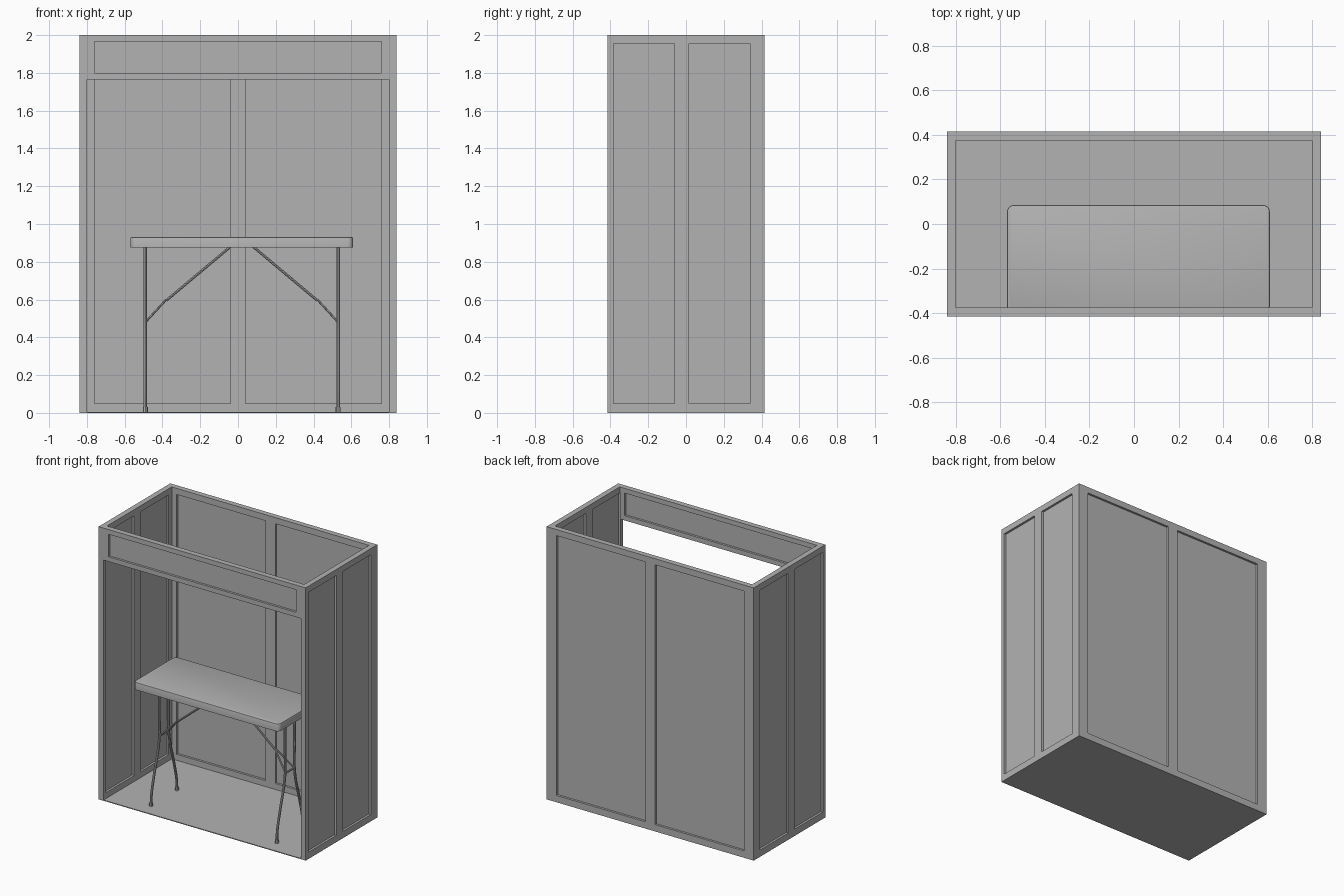
import bpy, bmesh
from mathutils import Vector

if "Cube" in bpy.data.objects:
    bpy.data.objects.remove(bpy.data.objects["Cube"])

# One plain colour
grey = bpy.data.materials.new("grey")
grey.diffuse_color = (0.45, 0.45, 0.45, 1)
grey.use_nodes = True
grey.node_tree.nodes["Principled BSDF"].inputs["Base Color"].default_value = grey.diffuse_color

W, D, H = 0.84, 0.415, 2.0   # half width, half depth, height
T = 0.04                     # wall thickness


def add_object(name, bm):
    bmesh.ops.recalc_face_normals(bm, faces=bm.faces)
    me = bpy.data.meshes.new(name)
    bm.to_mesh(me)
    bm.free()
    ob = bpy.data.objects.new(name, me)
    me.materials.append(grey)
    bpy.context.collection.objects.link(ob)
    return ob


def box(name, lo, hi):
    bm = bmesh.new()
    bmesh.ops.create_cube(bm, size=1)
    lo, hi = Vector(lo), Vector(hi)
    for v in bm.verts:
        v.co = (lo + hi) / 2 + v.co * (hi - lo)
    return add_object(name, bm)


def wall(name, us, zs, origin, u_axis, depth_axis):
    """Framed wall: odd cells of the us/zs grid are openings holding a thin recessed panel."""
    origin, u_axis, n = Vector(origin), Vector(u_axis), Vector(depth_axis)

    def point(u, z, d=0):
        return origin + u_axis * u + Vector((0, 0, z)) + n * d

    bm = bmesh.new()
    grid = [[bm.verts.new(point(u, z)) for z in zs] for u in us]
    for i in range(len(us) - 1):
        for j in range(len(zs) - 1):
            if i % 2 and j % 2:
                box(name + "_panel", point(us[i], zs[j], T * 0.4),
                    point(us[i + 1], zs[j + 1], T * 0.6))
            else:
                bm.faces.new((grid[i][j], grid[i + 1][j],
                              grid[i + 1][j + 1], grid[i][j + 1]))
    ext = bmesh.ops.extrude_face_region(bm, geom=bm.faces[:])
    for v in ext["geom"]:
        if isinstance(v, bmesh.types.BMVert):
            v.co += n * T
    add_object(name + "_frame", bm)


# Booth walls, header and floor
tall = [0, 0.05, 1.955, H]
for side, name in ((-1, "left_wall"), (1, "right_wall")):
    wall(name, [-D, -0.385, -0.06, 0.015, 0.34, D], tall,
         (side * W, 0, 0), (0, 1, 0), (-side, 0, 0))
wall("back_wall", [-W + T, -0.76, -0.04, 0.04, 0.76, W - T], tall,
     (0, D, 0), (1, 0, 0), (0, -1, 0))
wall("header", [-W + T, -0.76, 0.76, W - T], [1.765, 1.80, 1.965, H],
     (0, -D, 0), (1, 0, 0), (0, 1, 0))
box("floor", (-W + T, -D, 0), (W - T, D - T, 0.006))


def smooth(ob):
    bpy.ops.object.select_all(action='DESELECT')
    ob.select_set(True)
    bpy.context.view_layer.objects.active = ob
    bpy.ops.object.shade_smooth_by_angle()


def tube(name, points, radius, curved=False):
    cu = bpy.data.curves.new(name, 'CURVE')
    cu.dimensions = '3D'
    cu.bevel_depth = radius
    cu.bevel_resolution = 2
    cu.resolution_u = 6
    cu.use_fill_caps = True
    sp = cu.splines.new('BEZIER')
    sp.bezier_points.add(len(points) - 1)
    for bp, co in zip(sp.bezier_points, points):
        bp.co = co
        bp.handle_left_type = bp.handle_right_type = 'AUTO' if curved else 'VECTOR'
    ob = bpy.data.objects.new(name, cu)
    bpy.context.collection.objects.link(ob)
    cu.materials.append(grey)
    bpy.ops.object.select_all(action='DESELECT')
    ob.select_set(True)
    bpy.context.view_layer.objects.active = ob
    bpy.ops.object.convert(target='MESH')
    smooth(bpy.context.view_layer.objects.active)


# Table top with rounded corners and a softened upper edge
CX, CY = 0.02, -0.157
top = box("table_top", (CX - 0.59, -0.40, 0.875), (CX + 0.59, 0.085, 0.93))
bm = bmesh.new()
bm.from_mesh(top.data)
upright = [e for e in bm.edges if abs(e.verts[0].co.z - e.verts[1].co.z) > 0.01]
bmesh.ops.bevel(bm, geom=upright, offset=0.03, segments=5, profile=0.5, affect='EDGES')
rim = [e for e in bm.edges if all(v.co.z > 0.92 for v in e.verts)]
bmesh.ops.bevel(bm, geom=rim, offset=0.006, segments=2, profile=0.5, affect='EDGES')
bm.to_mesh(top.data)
bm.free()
smooth(top)

# Folding legs: two splayed tubes, cross bars and a forked brace at each end
for s in (-1, 1):
    x = CX + s * 0.51
    for t in (-1, 1):
        def y(d):
            return CY + t * d
        tube("leg", [(x, y(0.055), 0.88), (x, y(0.055), 0.65), (x, y(0.057), 0.45),
                     (x, y(0.115), 0.22), (x, y(0.145), 0.09), (x, y(0.15), 0.015)],
             0.009, curved=True)
        tube("foot", [(x, y(0.15), 0.006), (x, y(0.15), 0.03)], 0.013)
        tube("brace_fork", [(x, y(0.05), 0.48), (CX + s * 0.40, y(0.006), 0.60)], 0.006)
    for z in (0.48, 0.862):
        tube("leg_cross_bar", [(x, CY - 0.055, z), (x, CY + 0.055, z)], 0.007)
    tube("brace", [(CX + s * 0.40, CY, 0.595), (CX + s * 0.06, CY, 0.88)], 0.007)
